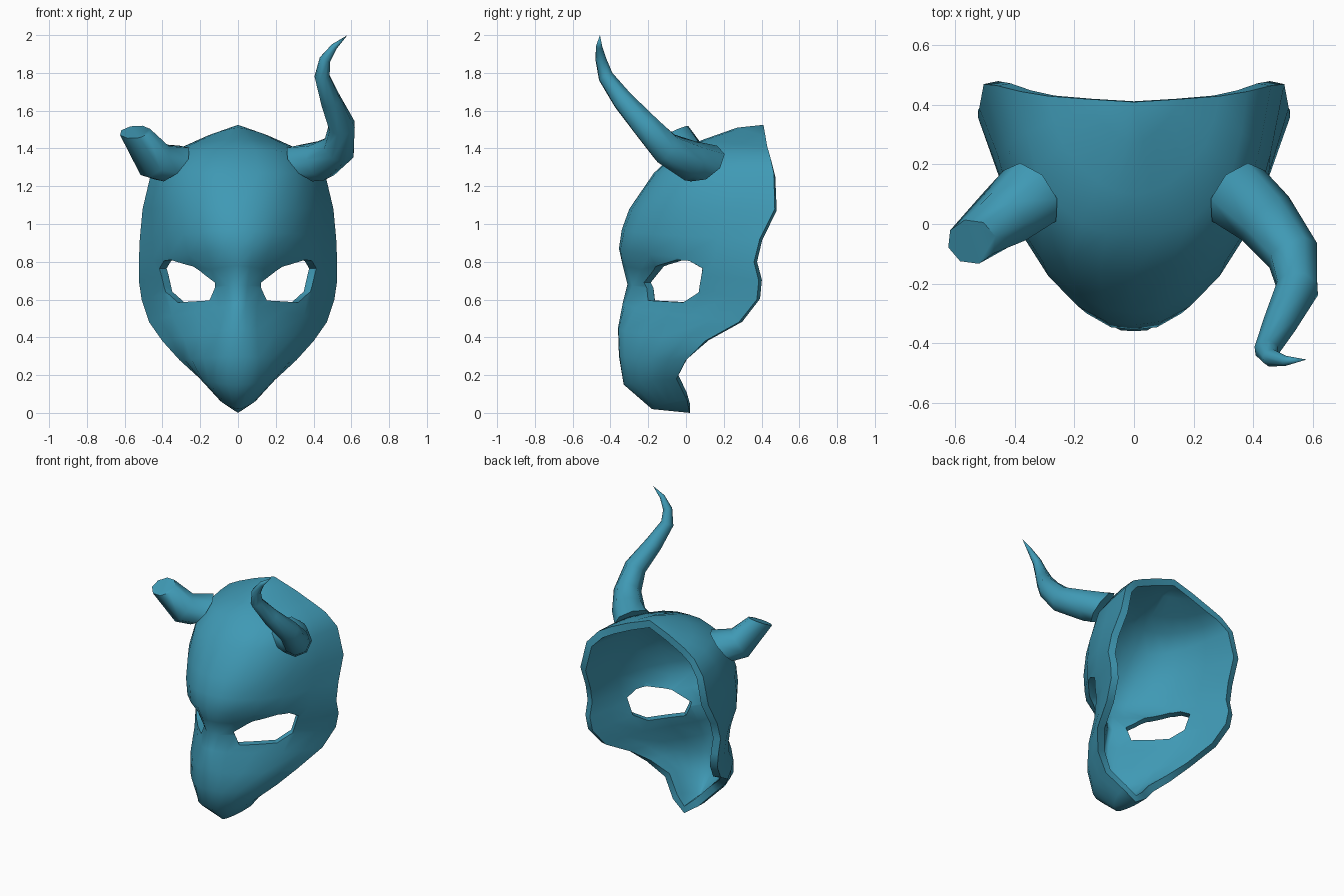
import bpy, bmesh, math
from mathutils import Vector

if "Cube" in bpy.data.objects:
    bpy.data.objects.remove(bpy.data.objects["Cube"])

mat = bpy.data.materials.new("teal")
mat.diffuse_color = (0.05, 0.32, 0.46, 1)
mat.use_nodes = True
mat.node_tree.nodes["Principled BSDF"].inputs["Base Color"].default_value = mat.diffuse_color


def make(name, bm):
    me = bpy.data.meshes.new(name)
    bm.to_mesh(me)
    bm.free()
    ob = bpy.data.objects.new(name, me)
    bpy.context.collection.objects.link(ob)
    me.materials.append(mat)
    return ob


def smooth(ob):
    bpy.ops.object.select_all(action='DESELECT')
    ob.select_set(True)
    bpy.context.view_layer.objects.active = ob
    bpy.ops.object.shade_smooth_by_angle(angle=math.radians(55))


def catmull(p, n):
    q = [2 * p[0] - p[1]] + p + [2 * p[-1] - p[-2]]
    out = []
    for i in range(1, len(q) - 2):
        a, b, c, d = q[i - 1:i + 3]
        for k in range(n):
            t = k / n
            out.append(0.5 * (2 * b + (c - a) * t + (2 * a - 5 * b + 4 * c - d) * t * t
                              + (3 * b - a - 3 * c + d) * t ** 3))
    return out + [p[-1]]


# Face shell: each row is centre (y, z), two cheek points (x, y), rim (x, y, z)
rows = [
    (-.18, .02, .04, -.16, .08, -.09, .10, .005, .07),
    (-.33, .15, .11, -.29, .185, -.18, .20, -.05, .18),
    (-.355, .30, .11, -.325, .25, -.18, .31, 0, .28),
    (-.36, .45, .10, -.325, .29, -.12, .40, .10, .38),
    (-.335, .58, .10, -.27, .35, .01, .47, .28, .48),
    (-.31, .68, .12, -.21, .39, .08, .51, .375, .60),
    (-.335, .78, .14, -.24, .395, .06, .525, .385, .70),
    (-.355, .87, .16, -.30, .37, -.04, .525, .36, .80),
    (-.34, .97, .19, -.275, .38, -.03, .52, .39, .92),
    (-.30, 1.08, .20, -.23, .40, .02, .505, .47, 1.08),
    (-.17, 1.27, .22, -.12, .38, .09, .46, .465, 1.27),
    (-.03, 1.40, .18, .00, .33, .18, .38, .445, 1.36),
    (.10, 1.45, .12, .14, .24, .27, .29, .43, 1.41),
    (.27, 1.51, .06, .30, .12, .36, .16, .42, 1.468),
]
bm = bmesh.new()
grid = []
for yc, zc, x1, y1, x2, y2, xr, yr, zr in rows:
    half = [Vector((x1, y1, zc + (zr - zc) * .25)),
            Vector((x2, y2, zc + (zr - zc) * .65)), Vector((xr, yr, zr))]
    ctrl = [Vector((-v.x, v.y, v.z)) for v in reversed(half)] + [Vector((0, yc, zc))] + half
    grid.append([bm.verts.new(p) for p in catmull(ctrl, 2)])
for a, b in zip(grid, grid[1:]):
    for i in range(len(a) - 1):
        bm.faces.new((a[i], a[i + 1], b[i + 1], b[i]))
# close chin and crown with fans
chin = bm.verts.new((0, .02, 0))
crown = bm.verts.new((0, .41, 1.525))
for i in range(len(grid[0]) - 1):
    bm.faces.new((chin, grid[0][i + 1], grid[0][i]))
    bm.faces.new((crown, grid[-1][i], grid[-1][i + 1]))
mask = make("mask_face", bm)

# Eye cutters: slanted prisms facing out of each cheek
eye = [(.115, .69), (.20, .775), (.31, .81), (.36, .805), (.405, .765), (.38, .64),
       (.31, .585), (.14, .595)]
bm = bmesh.new()
for s in (1, -1):
    rings = []
    for k in (-.13, .13):
        rings.append([bm.verts.new((s * (x + .7 * k), -.21 + (x - .12) * 1.08 - .7 * k, z))
                      for x, z in eye])
    a, b = rings
    n = len(eye)
    bm.faces.new(a)
    bm.faces.new(b[::-1])
    for i in range(n):
        bm.faces.new((a[i], b[i], b[(i + 1) % n], a[(i + 1) % n]))
bmesh.ops.recalc_face_normals(bm, faces=bm.faces)
cutter = make("eye_cutter", bm)
cutter.hide_render = True

sol = mask.modifiers.new("thickness", 'SOLIDIFY')
sol.thickness = .05
sol.offset = -1
cut = mask.modifiers.new("eyes", 'BOOLEAN')
cut.object = cutter
cut.operation = 'DIFFERENCE'
cut.solver = 'EXACT'
bpy.context.view_layer.update()
done = bpy.data.meshes.new_from_object(mask.evaluated_get(bpy.context.evaluated_depsgraph_get()))
mask.modifiers.clear()
mask.data = done
bpy.data.objects.remove(cutter)
smooth(mask)


# Horns: eight-sided tapering tubes
def horn(name, path, end=None, side=1):
    pts = [Vector((side * p[0], p[1], p[2])) for p in path]
    bm = bmesh.new()
    rings = []
    for i, p in enumerate(pts):
        t = pts[min(i + 1, len(pts) - 1)] - pts[max(i - 1, 0)]
        if i == 0:
            t = Vector((side * .6, -.45, .6))
        if end and i == len(pts) - 1:
            t = Vector((side * end[0], end[1], end[2]))
        t.normalize()
        u = Vector((1, .6 * side, 0))
        u = (u - t * u.dot(t)).normalized()
        w = t.cross(u)
        r = path[i][3]
        rings.append([bm.verts.new(p + r * (u * math.cos(a) + w * math.sin(a)))
                      for a in (math.tau * k / 8 for k in range(8))])
    for a, b in zip(rings, rings[1:]):
        for k in range(8):
            bm.faces.new((a[k], a[(k + 1) % 8], b[(k + 1) % 8], b[k]))
    bm.faces.new(rings[0][::-1])
    bm.faces.new(rings[-1])
    bmesh.ops.remove_doubles(bm, verts=bm.verts, dist=.0015)
    bmesh.ops.recalc_face_normals(bm, faces=bm.faces)
    smooth(make(name, bm))


base = [(.35, .095, 1.32, .125), (.44, .02, 1.335, .108)]
horn("whole_horn", base + [
    (.535, -.105, 1.40, .090), (.55, -.215, 1.52, .073), (.49, -.335, 1.655, .057),
    (.445, -.425, 1.78, .042), (.46, -.45, 1.87, .030), (.51, -.46, 1.94, .017),
    (.58, -.455, 2.0, .0005)])
horn("broken_horn", base + [(.545, -.06, 1.487, .083)], end=(.1, -.4, .9), side=-1)
